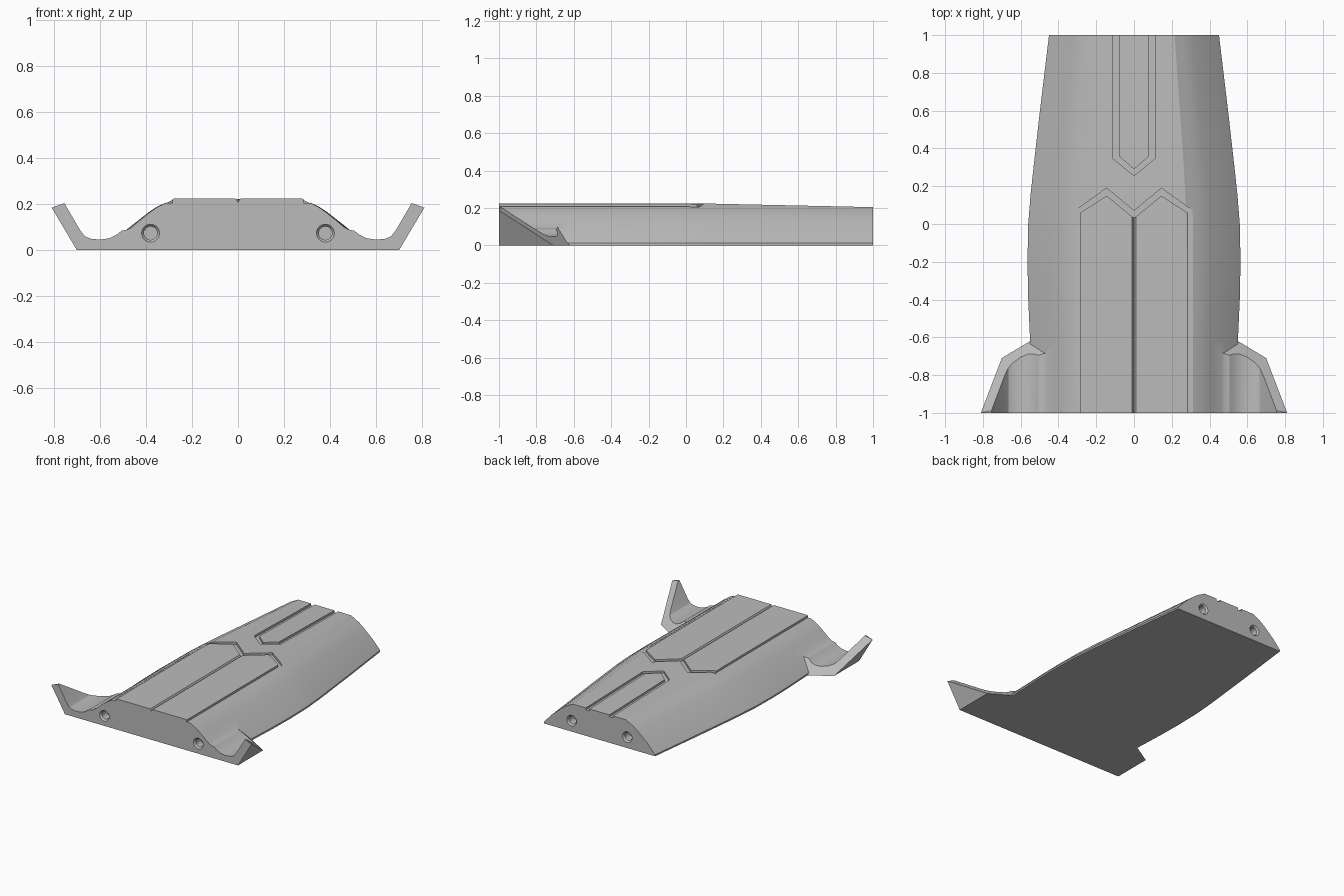
import bpy, bmesh, math
from mathutils import Vector

cube = bpy.data.objects.get("Cube")
if cube:
    bpy.data.objects.remove(cube, do_unlink=True)

grey = bpy.data.materials.new("plain grey")
grey.use_nodes = True
grey.diffuse_color = (0.5, 0.5, 0.5, 1)
grey.node_tree.nodes["Principled BSDF"].inputs["Base Color"].default_value = (0.5, 0.5, 0.5, 1)


def make_object(name, bm):
    bmesh.ops.recalc_face_normals(bm, faces=bm.faces[:])
    mesh = bpy.data.meshes.new(name)
    bm.to_mesh(mesh)
    bm.free()
    mesh.materials.append(grey)
    obj = bpy.data.objects.new(name, mesh)
    bpy.context.collection.objects.link(obj)
    return obj


def loft(name, rings):
    """Skin a list of matching closed rings and cap both ends."""
    bm = bmesh.new()
    loops = [[bm.verts.new(p) for p in ring] for ring in rings]
    n = len(loops[0])
    for a, b in zip(loops, loops[1:]):
        for i in range(n):
            j = (i + 1) % n
            bm.faces.new((a[i], a[j], b[j], b[i]))
    bm.faces.new(loops[0])
    bm.faces.new(loops[-1])
    return make_object(name, bm)


def combine(target, tool, operation):
    mod = target.modifiers.new(tool.name, 'BOOLEAN')
    mod.object, mod.operation, mod.solver = tool, operation, 'EXACT'
    bpy.context.view_layer.objects.active = target
    bpy.ops.object.modifier_apply(modifier=mod.name)
    bpy.data.objects.remove(tool, do_unlink=True)


def top_height(y):
    return 0.224 - 0.02 * max(0, y - 0.08) / 0.92


# Main body: domed section lofted from front to back
# stations: y, half width of base, half width of flat top
stations = [(-1, .55, .28), (-.62, .55, .28), (-.4, .56, .28), (-.2, .564, .28),
            (0, .56, .278), (.15, .548, .272), (.3, .532, .264), (.6, .498, .243), (1, .45, .215)]
flank = [(0, 1), (.11, .93), (.26, .84), (.4, .72), (.52, .6), (.74, .38), (1, .055), (1, 0)]


def body_ring(y, base, top):
    half = [(top + s * (base - top), y, h * top_height(y)) for s, h in flank]
    return half + [(-x, y, z) for x, y, z in reversed(half)]


body = loft("body_panel", [body_ring(*s) for s in stations])

# Flared front wings: extruded section trimmed by a slanted plane
wing_section = [(.4, 0), (.4, .1), (.46, .1), (.48, .09), (.505, .085), (.53, .066), (.56, .052),
                (.6, .046), (.64, .05), (.665, .06), (.685, .085), (.755, .205), (.81, .185), (.7, 0)]
for side in (-1, 1):
    wing = loft("wing", [[(side * x, y, z) for x, z in wing_section] for y in (-1, -.45)])
    bm = bmesh.new()
    bm.from_mesh(wing.data)
    cut = bmesh.ops.bisect_plane(bm, geom=bm.verts[:] + bm.edges[:] + bm.faces[:],
                                 plane_co=(side * .7, -.71, 0),
                                 plane_no=Vector((side * .09, .15, .18)), clear_outer=True)
    rim = [e for e in bm.edges if e.is_boundary]
    bmesh.ops.holes_fill(bm, edges=rim, sides=0)
    bmesh.ops.recalc_face_normals(bm, faces=bm.faces[:])
    bm.to_mesh(wing.data)
    bm.free()
    combine(body, wing, 'UNION')


# Panel grooves: strips between two outlines, following the top surface
def groove(name, outer, inner, depth):
    def mirrored(half):
        return half + [(-x, y) for x, y in reversed(half) if x > 0]
    rings = []
    for (xo, yo), (xi, yi) in zip(mirrored(outer), mirrored(inner)):
        rings.append([(xo, yo, top_height(yo) - depth), (xi, yi, top_height(yi) - depth),
                      (xi, yi, .3), (xo, yo, .3)])
    combine(body, loft(name, rings), 'DIFFERENCE')


groove("front_groove", [(.312, -1.1), (.312, .07), (.145, .19), (0, .07)],
       [(.285, -1.1), (.285, .058), (.145, .15), (0, .03)], .018)
groove("rear_groove", [(.11, 1.1), (.11, .345), (0, .256)],
       [(.08, 1.1), (.08, .36), (0, .29)], .015)
centre = [[(-.014, y, .23), (.014, y, .23), (0, y, .208)] for y in (-1.1, .05)]
combine(body, loft("centre_groove", centre), 'DIFFERENCE')


# Countersunk pin holes in both end faces
def pin_hole(x, end, z):
    steps = [(.01, .039), (0, .039), (-.012, .029), (-.07, .029)]
    angles = [math.tau * i / 24 for i in range(24)]
    rings = [[(x + r * math.cos(a), end * (1 + d), z + r * math.sin(a)) for a in angles]
             for d, r in steps]
    combine(body, loft("pin_hole", rings), 'DIFFERENCE')


for side in (-1, 1):
    pin_hole(side * .38, -1, .074)
    pin_hole(side * .225, 1, .08)

# Smooth flanks, sharp panel edges
bpy.ops.object.select_all(action='DESELECT')
body.select_set(True)
bpy.context.view_layer.objects.active = body
bpy.ops.object.shade_smooth_by_angle(angle=math.radians(25))
